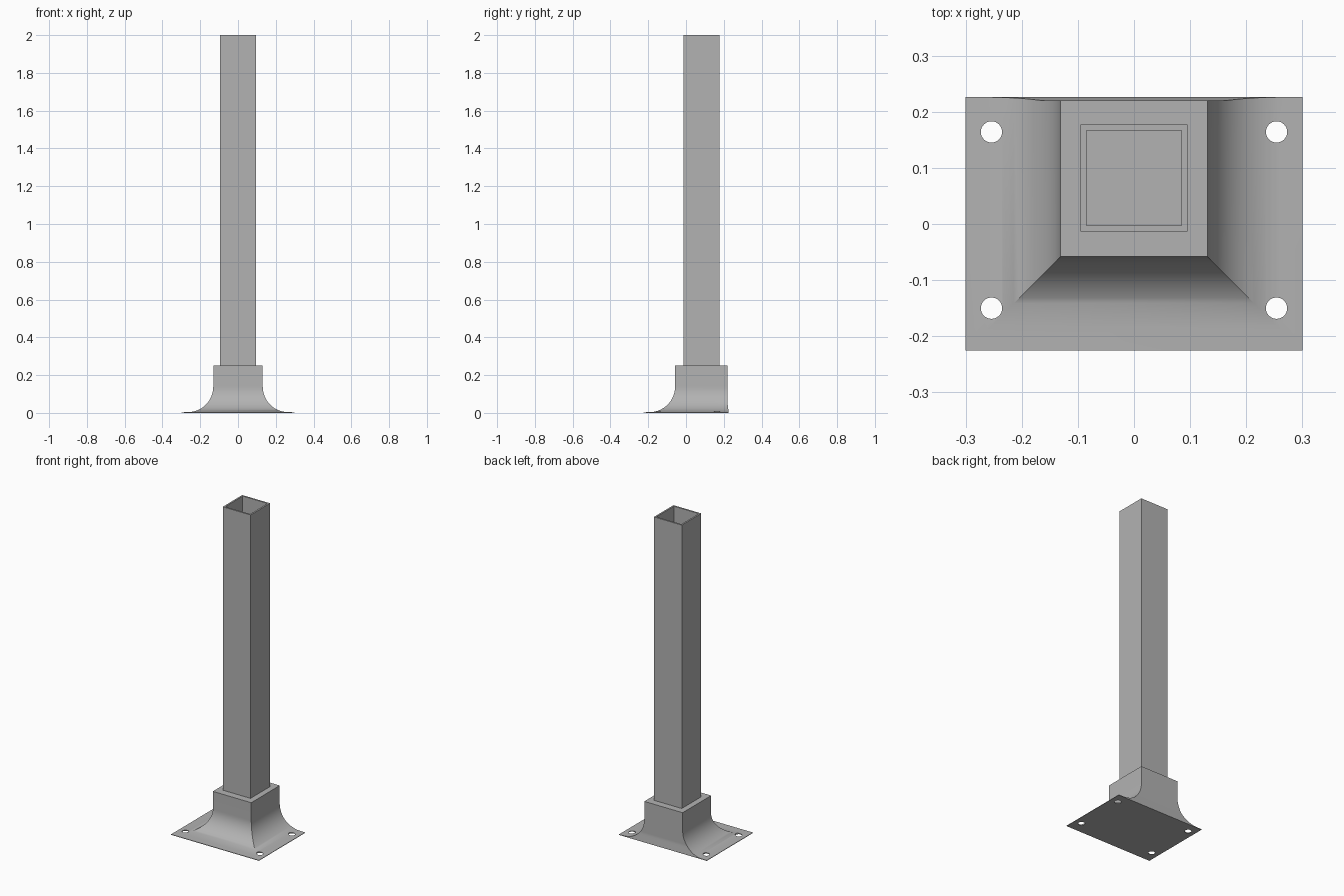
import bpy, bmesh, math

cube = bpy.data.objects.get("Cube")
if cube:
    bpy.data.objects.remove(cube, do_unlink=True)

grey = bpy.data.materials.new("plain grey")
grey.use_nodes = True
COLOUR = (0.45, 0.45, 0.45, 1)
grey.diffuse_color = COLOUR
grey.node_tree.nodes["Principled BSDF"].inputs["Base Color"].default_value = COLOUR


def ring(bm, half_x, front, back, z):
    """Horizontal rectangle of four vertices."""
    corners = ((-half_x, front), (half_x, front), (half_x, back), (-half_x, back))
    return [bm.verts.new((x, y, z)) for x, y in corners]


def loft(name, sections, closed=True):
    """Skin a stack of rectangles; either cap the ends or join them in a loop."""
    bm = bmesh.new()
    rings = [ring(bm, *s) for s in sections]
    pairs = list(zip(rings, rings[1:]))
    if closed:
        bm.faces.new(rings[0])
        bm.faces.new(rings[-1])
    else:
        pairs.append((rings[-1], rings[0]))
    for a, b in pairs:
        for i in range(4):
            j = (i + 1) % 4
            bm.faces.new((a[i], a[j], b[j], b[i]))
    bmesh.ops.recalc_face_normals(bm, faces=bm.faces)
    mesh = bpy.data.meshes.new(name)
    bm.to_mesh(mesh)
    bm.free()
    mesh.materials.append(grey)
    obj = bpy.data.objects.new(name, mesh)
    bpy.context.collection.objects.link(obj)
    return obj


# Flared foot: thin flange sweeping up a quarter arc into a square socket
PLATE, RADIUS, STEPS = 0.003, 0.135, 20
sections = [(0.3, -0.225, 0.226, 0), (0.3, -0.225, 0.226, PLATE)]
for k in range(STEPS + 1):
    a = math.pi / 2 * k / STEPS
    out = RADIUS * (1 - math.sin(a))
    rise = RADIUS * (1 - math.cos(a))
    back = 0.22 + 0.006 * max(0, 1 - rise / 0.045)
    sections.append((0.131 + out, -0.058 - out, back, PLATE + 0.001 + rise))
sections.append((0.131, -0.058, 0.22, 0.25))
foot = loft("flared_foot", sections)

# Bolt holes through the flange
for x in (-0.254, 0.254):
    for y in (-0.15, 0.164):
        bpy.ops.mesh.primitive_cylinder_add(vertices=32, radius=0.019, depth=0.2, location=(x, y, 0))
        cutter = bpy.context.object
        cutter.name = "bolt_hole_cutter"
        cutter.data.materials.append(grey)
        cutter.hide_render = True
        cutter.hide_set(True)
        cut = foot.modifiers.new("bolt_hole", "BOOLEAN")
        cut.operation = "DIFFERENCE"
        cut.solver = "EXACT"
        cut.object = cutter

# Apply the holes, then drop the cutters
bpy.context.view_layer.objects.active = foot
for mod in list(foot.modifiers):
    cutter = mod.object
    bpy.ops.object.modifier_apply(modifier=mod.name)
    bpy.data.objects.remove(cutter, do_unlink=True)
bpy.ops.object.select_all(action="DESELECT")
foot.select_set(True)
bpy.ops.object.shade_smooth_by_angle(angle=math.radians(30))

# Hollow square post standing in the socket
BASE, TOP = 0.25, 2.0
loft("square_post", [
    (0.095, -0.013, 0.177, BASE), (0.095, -0.013, 0.177, TOP),
    (0.085, -0.003, 0.167, TOP), (0.085, -0.003, 0.167, BASE),
], closed=False)
